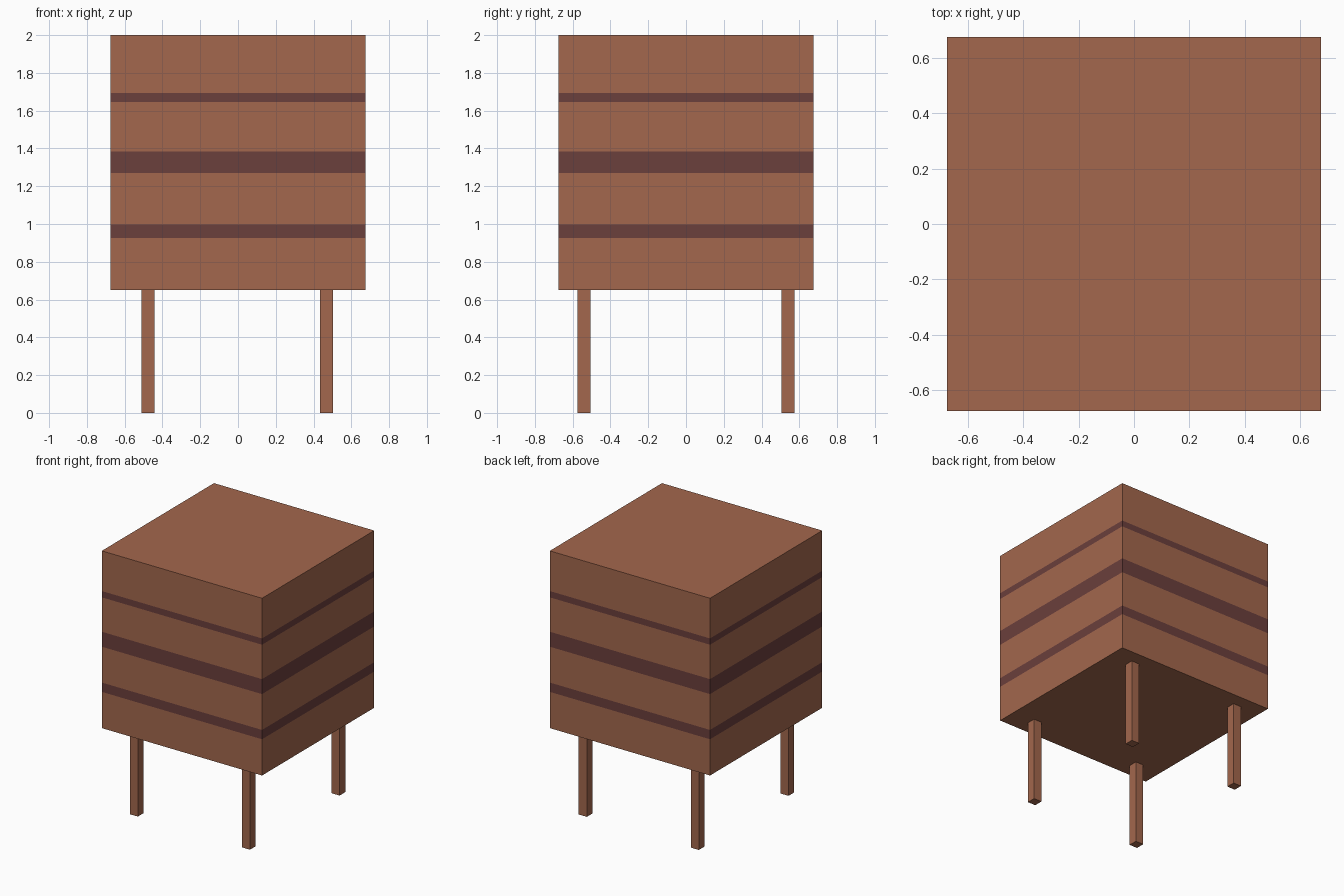
import bpy, bmesh
from mathutils import Matrix

if "Cube" in bpy.data.objects:
    bpy.data.objects.remove(bpy.data.objects["Cube"])

HALF, BOTTOM, TOP = 0.675, 0.65, 2.0
BANDS = [(0.926, 0.997), (1.27, 1.384), (1.646, 1.694)]


def material(name, rgb):
    mat = bpy.data.materials.new(name)
    mat.diffuse_color = (*rgb, 1)
    mat.use_nodes = True
    mat.node_tree.nodes["Principled BSDF"].inputs["Base Color"].default_value = mat.diffuse_color
    return mat


def box(name, lo, hi, mats):
    bm = bmesh.new()
    bmesh.ops.create_cube(bm, size=1)
    size = [b - a for a, b in zip(lo, hi)]
    mid = [(a + b) / 2 for a, b in zip(lo, hi)]
    bm.transform(Matrix.Translation(mid) @ Matrix.Diagonal((*size, 1)))
    mesh = bpy.data.meshes.new(name)
    bm.to_mesh(mesh)
    bm.free()
    for m in mats:
        mesh.materials.append(m)
    ob = bpy.data.objects.new(name, mesh)
    bpy.context.collection.objects.link(ob)
    return ob


wood = material("wood", (0.366, 0.136, 0.074))
dark = material("dark_wood", (0.147, 0.050, 0.045))

# Cabinet body, cut into levels so the dark bands lie flush in its sides
body = box("cabinet_body", (-HALF, -HALF, BOTTOM), (HALF, HALF, TOP), [wood, dark])
bm = bmesh.new()
bm.from_mesh(body.data)
for band in BANDS:
    for z in band:
        bmesh.ops.bisect_plane(bm, geom=bm.verts[:] + bm.edges[:] + bm.faces[:],
                               plane_co=(0, 0, z), plane_no=(0, 0, 1))
for f in bm.faces:
    z = f.calc_center_median().z
    f.material_index = int(any(a < z < b for a, b in BANDS))
bm.to_mesh(body.data)
bm.free()

# Four square legs, set in from the corners
LEG = 0.034
for side, x in (("left", -0.476), ("right", 0.468)):
    for end, y in (("front", -0.54), ("back", 0.54)):
        box(f"{end}_{side}_leg", (x - LEG, y - LEG, 0), (x + LEG, y + LEG, BOTTOM), [wood])
